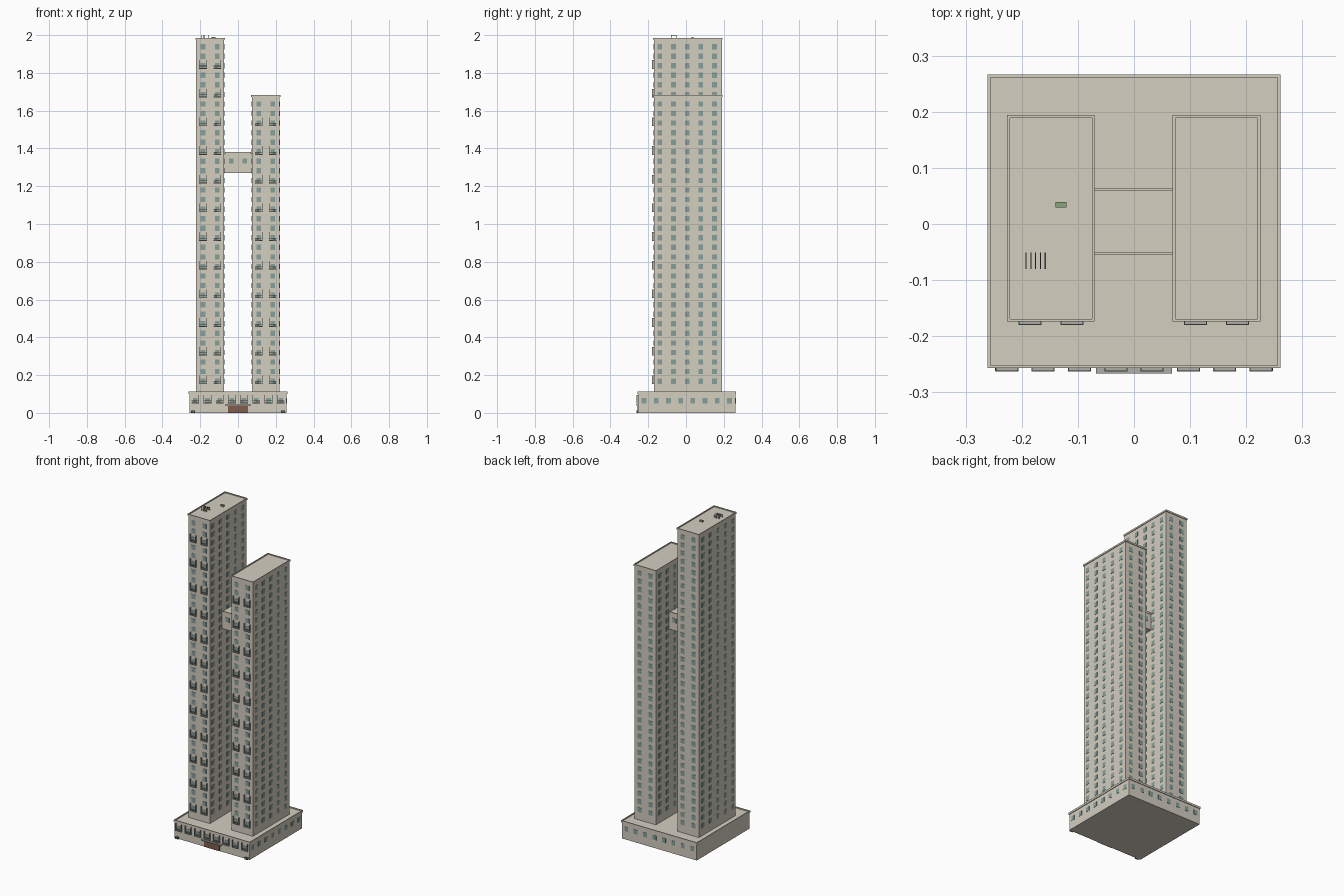
import bpy, bmesh
from mathutils import Vector

if "Cube" in bpy.data.objects:
    bpy.data.objects.remove(bpy.data.objects["Cube"])

def mat(name, c):
    m = bpy.data.materials.new(name)
    m.diffuse_color = (*c, 1)
    m.use_nodes = True
    m.node_tree.nodes["Principled BSDF"].inputs["Base Color"].default_value = m.diffuse_color
    return m

WALL = mat("wall", (0.66, 0.62, 0.53))
GLASS = mat("glass", (0.24, 0.35, 0.33))
RAIL = mat("balcony", (0.42, 0.43, 0.39))
DARK = mat("dark_metal", (0.12, 0.12, 0.11))
WOOD = mat("door_wood", (0.22, 0.11, 0.07))
GREEN = mat("roof_unit", (0.25, 0.38, 0.2))

def boxes(name, items, material):
    """One object from boxes given as (x0, x1, y0, y1, z0, z1)."""
    bm = bmesh.new()
    for x0, x1, y0, y1, z0, z1 in items:
        vs = bmesh.ops.create_cube(bm, size=1)["verts"]
        bmesh.ops.scale(bm, verts=vs, vec=(x1 - x0, y1 - y0, z1 - z0))
        bmesh.ops.translate(bm, verts=vs, vec=Vector((x0 + x1, y0 + y1, z0 + z1)) / 2)
    me = bpy.data.meshes.new(name)
    bm.to_mesh(me)
    bm.free()
    ob = bpy.data.objects.new(name, me)
    bpy.context.collection.objects.link(ob)
    me.materials.append(material)
    return ob

W, H, OUT = 0.025, 0.028, 0.0015   # window width, height, projection

def win_y(x, y, z):      # window in a front or back wall
    return (x - W / 2, x + W / 2, y - OUT, y + OUT, z - H / 2, z + H / 2)

def win_x(x, y, z):      # window in a side wall
    return (x - OUT, x + OUT, y - W / 2, y + W / 2, z - H / 2, z + H / 2)

def rim(x0, x1, y0, y1, z0, z1, t=0.005):
    return [(x0, x1, y0, y0 + t, z0, z1), (x0, x1, y1 - t, y1, z0, z1),
            (x0, x0 + t, y0 + t, y1 - t, z0, z1), (x1 - t, x1, y0 + t, y1 - t, z0, z1)]

def balcony(x, y, z, d):
    """Slab, side panels and a low front rail; y is the wall plane."""
    w = 0.0205
    parts = [(x - w, x + w, y - d, y, z, z + 0.004),
             (x - w, x + w, y - d, y - d + 0.0015, z + 0.013, z + 0.016)]
    for s in (-1, 1):
        a = x + s * (w - 0.001)
        parts.append((a - 0.001, a + 0.001, y - d, y, z, z + 0.046))
    for i in range(1, 8):
        a = x - w + i * 2 * w / 8
        parts.append((a - 0.0005, a + 0.0005, y - d, y - d + 0.001, z, z + 0.014))
    return parts

# Podium
PX, PY0, PY1, PZ = 0.257, -0.253, 0.262, 0.112
boxes("podium", [(-PX, PX, PY0, PY1, 0, 0.105)], WALL)
boxes("podium_parapet", rim(-0.261, 0.261, -0.257, 0.266, 0.1, PZ), WALL)
cols = [-0.2265 + 0.0647 * i for i in range(8)]
boxes("podium_windows",
      [win_y(x, y, 0.065) for x in cols for y in (PY0, PY1)]
      + [win_x(PX, x + 0.004, 0.065) for x in cols], GLASS)
boxes("podium_balconies", [b for x in cols for b in balcony(x, PY0, 0.05, 0.0095)], RAIL)

# Entrance
boxes("entrance_door", [(-0.053 + i * 0.0535, -0.0005 + i * 0.0535, PY0 - 0.003, PY0, 0, 0.037)
                        for i in range(2)], WOOD)
boxes("entrance_canopy", [(-0.068, 0.068, PY0 - 0.013, PY0, 0.039, 0.045)], RAIL)
boxes("corner_planters", [(s * 0.238 - 0.01, s * 0.238 + 0.01, PY0 - 0.009, PY0, 0, 0.012)
                          for s in (-1, 1)], DARK)

# Towers
TY0, TY1, PITCH, Z0 = -0.17, 0.19, 0.0506, 0.168
def tower(name, x0, x1, floors, top):
    boxes(name, [(x0, x1, TY0, TY1, 0.1, top - 0.006)], WALL)
    boxes(name + "_parapet", rim(x0 - 0.004, x1 + 0.004, TY0 - 0.004, TY1 + 0.004,
                                 top - 0.01, top), WALL)
    c = (x0 + x1) / 2
    wins, balcs = [], []
    for f in range(floors):
        z = Z0 + f * PITCH
        for x in (c - 0.0375, c + 0.0375):
            wins += [win_y(x, TY0, z), win_y(x, TY1, z)]
            if f % 3 == 0:
                balcs += balcony(x, TY0, z - 0.016, 0.01)
        for i in range(5):
            y = 0.006 + (i - 2) * 0.0725
            wins += [win_x(x0, y, z), win_x(x1, y, z)]
    boxes(name + "_windows", wins, GLASS)
    boxes(name + "_balconies", balcs, RAIL)

tower("tall_tower", -0.222, -0.074, 36, 1.986)
tower("short_tower", 0.073, 0.221, 30, 1.683)

# Sky bridge
BY0, BY1 = -0.052, 0.061
boxes("sky_bridge", [(-0.0745, 0.0735, BY0, BY1, 1.27, 1.374)], WALL)
boxes("sky_bridge_parapet", [(-0.07, 0.069, y - 0.0025, y + 0.0025, 1.368, 1.38)
                             for y in (BY0, BY1)], WALL)
boxes("sky_bridge_windows", [win_y(x, y, 1.333) for x in (-0.036, 0.036)
                             for y in (BY0, BY1)], GLASS)

# Roof equipment: a row of thin hoops and a small unit
hoops = []
for i in range(5):
    x = -0.1925 + i * 0.0086
    a, b = x - 0.001, x + 0.001
    hoops += [(a, b, -0.08, -0.051, 1.998, 2.0),
              (a, b, -0.08, -0.078, 1.979, 1.998), (a, b, -0.053, -0.051, 1.979, 1.998)]
boxes("roof_hoops", hoops, DARK)
boxes("roof_unit", [(-0.14, -0.12, 0.029, 0.039, 1.979, 1.99)], GREEN)
